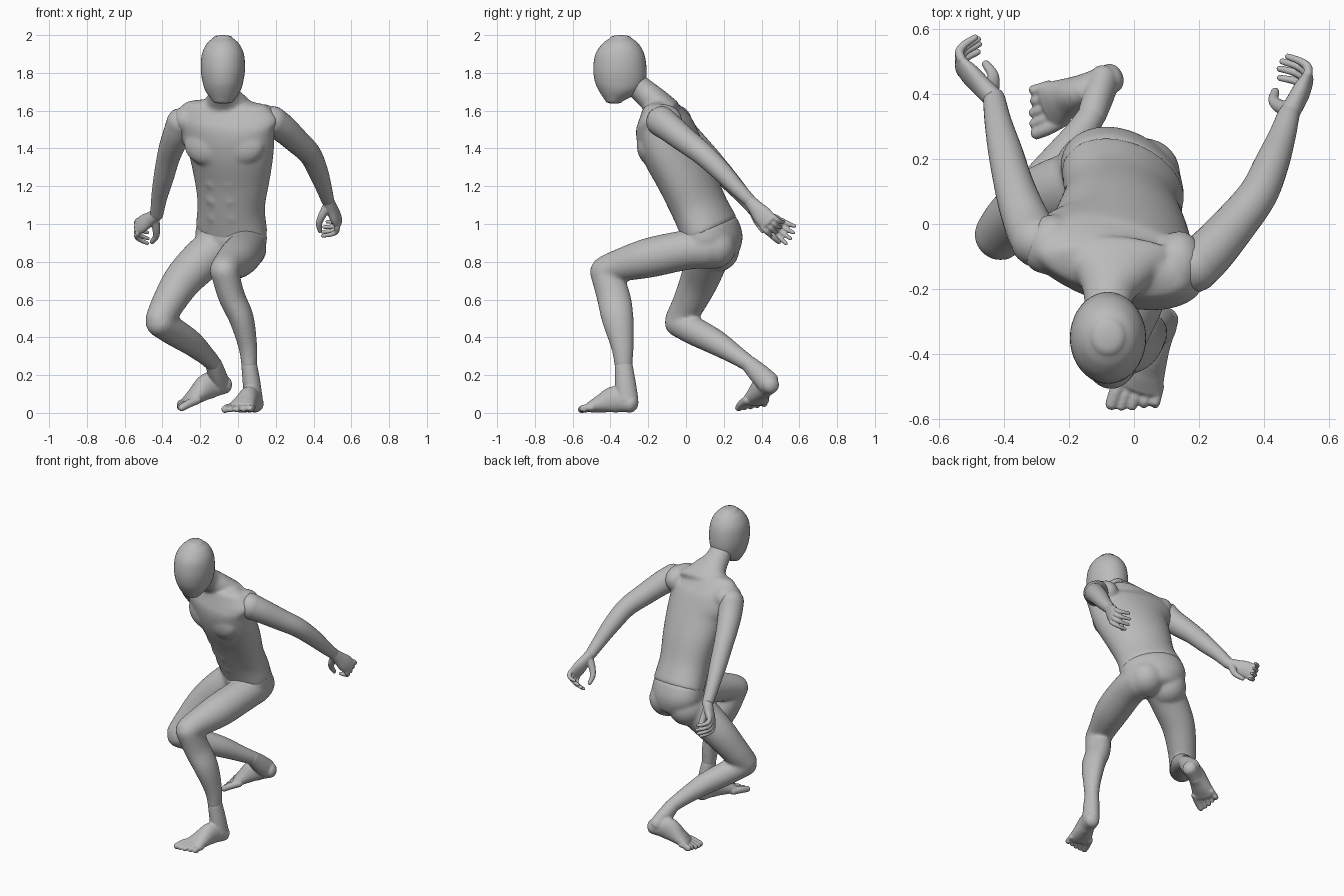
import bpy, bmesh, math
from mathutils import Vector, Matrix

cube = bpy.data.objects.get("Cube")
if cube:
    bpy.data.objects.remove(cube, do_unlink=True)

grey = bpy.data.materials.new("matte grey")
grey.use_nodes = True
grey.diffuse_color = (0.5, 0.5, 0.5, 1)
grey.node_tree.nodes["Principled BSDF"].inputs["Base Color"].default_value = grey.diffuse_color

X, Z = Vector((1, 0, 0)), Vector((0, 0, 1))


def facing(degrees):
    """Sideways vector of a body section turned about the vertical."""
    a = math.radians(degrees)
    return Vector((math.cos(a), -math.sin(a), 0))


def resample(points, steps=5):
    """Catmull-Rom interpolation of (x, y, z, rx, ry) sections."""
    rows = [Vector(p if len(p) == 5 else (*p, p[3])) for p in points]
    rows = [rows[0] * 2 - rows[1]] + rows + [rows[-1] * 2 - rows[-2]]
    out = []
    for a, b, c, d in zip(rows, rows[1:], rows[2:], rows[3:]):
        for k in range(steps):
            t = k / steps
            out.append((b * 2 + (c - a) * t + (a * 2 - b * 5 + c * 4 - d) * t ** 2
                        + (b * 3 - a - c * 3 + d) * t ** 3) / 2)
    return out + [rows[-2]]


def tube(bm, points, side=X, side_end=None, axis=None, cap=0.9, matrix=None, segments=28):
    """Closed loft with domed ends; rx runs along the side vector."""
    rows = resample(points)
    last = len(rows) - 1
    centres = [Vector(r[:3]) for r in rows]
    sections = []
    for i, r in enumerate(rows):
        t = axis or (centres[min(i + 1, last)] - centres[max(i - 1, 0)]).normalized()
        h = side.lerp(side_end or side, i / last)
        s = (h - t * h.dot(t)).normalized()
        sections.append((centres[i], t, s, r[3], r[4]))

    def dome(section, sign):
        c, t, s, rx, ry = section
        rings = []
        for a in (math.radians(d) for d in (25, 50, 70, 84)):
            lift = t * (sign * cap * min(rx, ry) * math.sin(a))
            rings.append((c + lift, t, s, rx * math.cos(a), ry * math.cos(a)))
        return rings

    sections = dome(sections[0], -1)[::-1] + sections + dome(sections[-1], 1)
    loops = []
    for c, t, s, rx, ry in sections:
        up = t.cross(s)
        loop = []
        for j in range(segments):
            a = math.tau * j / segments
            p = c + s * (rx * math.cos(a)) + up * (ry * math.sin(a))
            loop.append(bm.verts.new(matrix @ p if matrix else p))
        loops.append(loop)
    for lo, hi in zip(loops, loops[1:]):
        for j in range(segments):
            k = (j + 1) % segments
            bm.faces.new((lo[j], lo[k], hi[k], hi[j]))
    bm.faces.new(loops[0][::-1])
    bm.faces.new(loops[-1])


def ball(bm, centre, radii, yaw=0):
    m = Matrix.Translation(centre) @ Matrix.Rotation(-math.radians(yaw), 4, "Z") @ Matrix.Diagonal((*radii, 1))
    bmesh.ops.create_uvsphere(bm, u_segments=24, v_segments=16, radius=1, matrix=m)


def finish(bm, name, voxel=None, smooth=6):
    """Make the object; a voxel size fuses overlapping volumes into one skin."""
    bmesh.ops.recalc_face_normals(bm, faces=bm.faces)
    for f in bm.faces:
        f.smooth = True
    mesh = bpy.data.meshes.new(name)
    bm.to_mesh(mesh)
    bm.free()
    mesh.materials.append(grey)
    obj = bpy.data.objects.new(name, mesh)
    bpy.context.collection.objects.link(obj)
    if voxel:
        fuse = obj.modifiers.new("fuse", "REMESH")
        fuse.mode = "VOXEL"
        fuse.voxel_size = voxel
        fuse.use_smooth_shade = True
        relax = obj.modifiers.new("relax", "SMOOTH")
        relax.factor = 0.5
        relax.iterations = smooth


# Head: smooth egg with a narrow chin
bm = bmesh.new()
tube(bm, [(-0.08, -0.38, 1.65, 0.053, 0.045), (-0.08, -0.352, 1.70, 0.09, 0.106),
          (-0.08, -0.348, 1.75, 0.107, 0.133), (-0.08, -0.35, 1.82, 0.117, 0.141),
          (-0.08, -0.35, 1.90, 0.111, 0.129), (-0.08, -0.347, 1.955, 0.085, 0.095),
          (-0.08, -0.346, 1.985, 0.052, 0.057)],
     axis=Z, cap=0.29, segments=40)
finish(bm, "head")

# Torso: leaning, twisting trunk with neck, shoulders, chest and stomach muscles
bm = bmesh.new()
tube(bm, [(-0.034, 0.125, 0.975, 0.2, 0.142), (-0.036, 0.065, 1.10, 0.186, 0.141),
          (-0.034, 0.0, 1.25, 0.21, 0.148), (-0.04, -0.075, 1.40, 0.24, 0.152),
          (-0.06, -0.112, 1.51, 0.272, 0.138), (-0.063, -0.128, 1.57, 0.278, 0.11),
          (-0.064, -0.145, 1.63, 0.225, 0.075)],
     facing(30), facing(13), cap=0.3, segments=40)
tube(bm, [(-0.064, -0.1, 1.585, 0.2, 0.084), (-0.068, -0.16, 1.645, 0.122, 0.076),
          (-0.077, -0.21, 1.69, 0.081, 0.07), (-0.08, -0.28, 1.75, 0.07, 0.064)], cap=0.4)
ball(bm, (0.135, -0.125, 1.55), (0.078, 0.105, 0.085), 5)
ball(bm, (-0.262, -0.062, 1.55), (0.078, 0.095, 0.082), 25)
for centre in ((-0.16, -0.132, 1.42), (0.015, -0.188, 1.42)):
    ball(bm, centre, (0.13, 0.065, 0.11), 18)
low, high = Vector((-0.08, -0.016, 1.05)), Vector((-0.09, -0.1, 1.23))
for row in range(3):
    for sign in (-1, 1):
        ball(bm, low.lerp(high, row / 2) + facing(26) * (0.044 * sign), (0.052, 0.032, 0.05), 26)
finish(bm, "torso", 0.009, 14)

# Hips and legs down to the ankles
LEFT_ANKLE = (0.06, -0.33, 0.25, 0.042, 0.048)
RIGHT_ANKLE = (-0.13, 0.333, 0.26, 0.044)
bm = bmesh.new()
tube(bm, [(-0.034, 0.125, 0.985, 0.197, 0.14), (-0.037, 0.14, 0.92, 0.201, 0.146),
          (-0.04, 0.145, 0.86, 0.17, 0.135)], facing(30), cap=0.45, segments=40)
ball(bm, (0.03, 0.15, 0.875), (0.112, 0.115, 0.112), 30)
ball(bm, (-0.125, 0.165, 0.865), (0.118, 0.118, 0.118), 30)
tube(bm, [(0.045, 0.12, 0.87, 0.106), (0.04, 0.0, 0.862, 0.105), (0.0, -0.2, 0.82, 0.105),
          (-0.055, -0.37, 0.775, 0.084), (-0.073, -0.43, 0.75, 0.079)])
tube(bm, [(-0.072, -0.43, 0.755, 0.075, 0.081), (-0.035, -0.385, 0.62, 0.071, 0.089),
          (0.018, -0.362, 0.5, 0.066, 0.085), (0.052, -0.337, 0.35, 0.05, 0.06), LEFT_ANKLE])
tube(bm, [(-0.12, 0.13, 0.87, 0.115), (-0.2, 0.105, 0.8, 0.112), (-0.295, 0.07, 0.7, 0.102),
          (-0.37, 0.015, 0.58, 0.088), (-0.415, -0.035, 0.49, 0.078)])
tube(bm, [(-0.415, -0.04, 0.48, 0.077), (-0.34, 0.05, 0.43, 0.075), (-0.25, 0.16, 0.372, 0.067),
          (-0.17, 0.27, 0.302, 0.051), RIGHT_ANKLE])
finish(bm, "legs", 0.009, 14)


# Feet: built flat along -y, then mirrored, turned and pitched
def foot(name, heel, turn, pitch, mirror, ankle):
    place = (Matrix.Translation(heel) @ Matrix.Rotation(math.radians(turn), 4, "Z")
             @ Matrix.Rotation(math.radians(pitch), 4, "X") @ Matrix.Diagonal((mirror, 1, 1, 1)))
    bm = bmesh.new()
    tube(bm, [(0, 0.012, 0.047, 0.046, 0.047), (0, -0.075, 0.072, 0.05, 0.071),
              (0, -0.16, 0.048, 0.064, 0.048), (0, -0.212, 0.031, 0.076, 0.03)],
         cap=0.75, matrix=place)
    for i in range(5):
        x = -0.061 + 0.031 * i
        r = 0.023 if i == 0 else 0.0175
        tip = -0.293 + 0.004 * i * i
        tube(bm, [(x * 0.9, -0.19, 0.028, r), (x, -0.245, 0.026, r * 0.95), (x, tip, 0.018, r * 0.85)],
             matrix=place, segments=16)
    a, b = Vector(ankle[:3]), place @ Vector((0, -0.012, 0.065))
    tube(bm, [ankle, (*a.lerp(b, 0.5), 0.047, 0.055), (*b, 0.048, 0.06)])
    finish(bm, name, 0.005, 6)


foot("left_foot", (0.088, -0.3, 0), -20, 0, 1, LEFT_ANKLE)
foot("right_foot", (-0.065, 0.45, 0.1), -66, 18, -1, RIGHT_ANKLE)

# Arms: shoulder to wrist, swept backwards
ARMS = {
    "left": [(0.18, -0.133, 1.545, 0.081), (0.235, -0.085, 1.508, 0.075), (0.31, 0.0, 1.44, 0.067),
             (0.38, 0.09, 1.37, 0.06), (0.423, 0.185, 1.28, 0.053), (0.455, 0.27, 1.19, 0.042),
             (0.475, 0.335, 1.125, 0.034)],
    "right": [(-0.298, -0.055, 1.54, 0.079), (-0.322, -0.01, 1.48, 0.074), (-0.35, 0.06, 1.41, 0.067),
              (-0.372, 0.13, 1.34, 0.06), (-0.395, 0.22, 1.24, 0.053), (-0.417, 0.31, 1.14, 0.042),
              (-0.43, 0.385, 1.05, 0.034)],
}
for label, path in ARMS.items():
    bm = bmesh.new()
    tube(bm, path)
    finish(bm, label + "_arm")


# Hands: flat palm, four curled fingers and a thumb
def hand(name, wrist, knuckle, curl, thumb_sign):
    wrist, knuckle = Vector(wrist[:3]), Vector(knuckle)
    d = (knuckle - wrist).normalized()
    c = Vector(curl)
    c = (c - d * c.dot(d)).normalized()
    s = d.cross(c)
    th = s * thumb_sign
    bm = bmesh.new()
    tube(bm, [(*wrist, 0.033, 0.032), (*wrist.lerp(knuckle, 0.35), 0.041, 0.03),
              (*wrist.lerp(knuckle, 0.7), 0.052, 0.028), (*knuckle, 0.05, 0.021)], side=s)
    for i, length in enumerate((0.92, 1, 0.95, 0.8)):
        base = knuckle - th * ((i - 1.5) * 0.027)
        bends = [(0, 0), (0.03, 0.015), (0.04, 0.05), (0.035, 0.1)]
        fan = th * ((1.5 - i) * 0.08)
        tube(bm, [(*(base + (d * u + c * v + fan * v) * length), 0.0145 - v * 0.045) for u, v in bends],
             side=s, segments=12)
    steps = [(0.03, 0.008, 0.01, 0.026), (0.065, 0.04, 0.05, 0.021),
             (0.1, 0.057, 0.077, 0.017), (0.145, 0.065, 0.087, 0.013)]
    tube(bm, [(*(wrist + d * u + th * v + c * w), r) for u, v, w, r in steps], side=c, segments=12)
    finish(bm, name, 0.004, 3)


hand("left_hand", ARMS["left"][-1], (0.53, 0.435, 1.01), (-1, 0.2, 0), -1)
hand("right_hand", ARMS["right"][-1], (-0.53, 0.485, 0.985), (0.8, 0.5, -0.3), 1)
